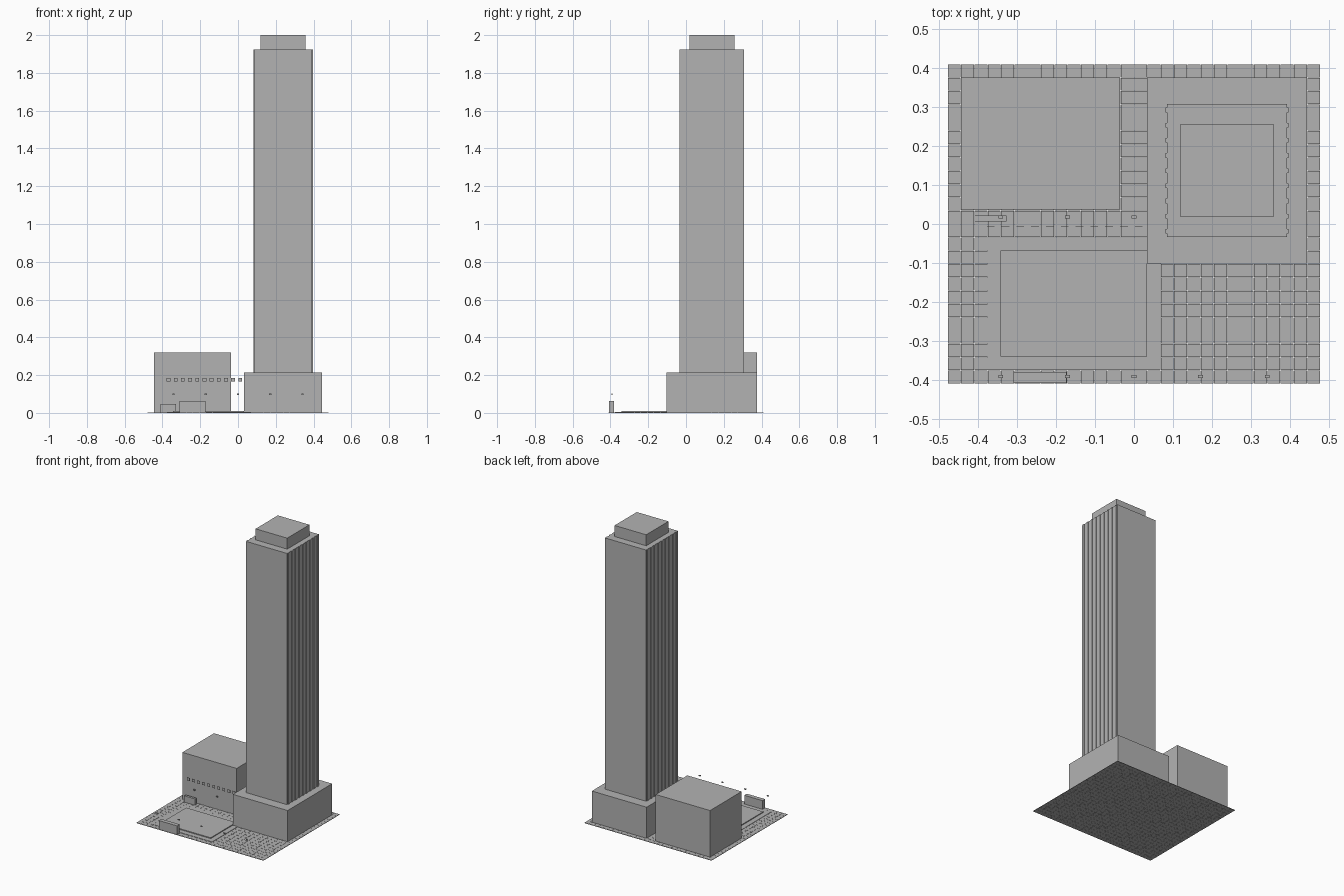
import bpy, bmesh
from mathutils import Matrix, Vector

cube = bpy.data.objects.get("Cube")
if cube:
    bpy.data.objects.remove(cube, do_unlink=True)

grey = bpy.data.materials.new("concrete_grey")
grey.use_nodes = True
tone = (0.45, 0.45, 0.45, 1)
grey.diffuse_color = tone
grey.node_tree.nodes["Principled BSDF"].inputs["Base Color"].default_value = tone


def add_box(bm, x, y, z):
    """Add a box spanning the given (low, high) ranges."""
    spans = (x, y, z)
    centre = Vector([(a + b) / 2 for a, b in spans])
    size = Vector([b - a for a, b in spans])
    bmesh.ops.create_cube(bm, size=1, matrix=Matrix.Translation(centre) @ Matrix.Diagonal(size).to_4x4())


def around(c, width):
    return (c - width / 2, c + width / 2)


def make(name, boxes):
    bm = bmesh.new()
    for b in boxes:
        add_box(bm, *b)
    mesh = bpy.data.meshes.new(name)
    bm.to_mesh(mesh)
    bm.free()
    mesh.materials.append(grey)
    obj = bpy.data.objects.new(name, mesh)
    bpy.context.collection.objects.link(obj)
    return obj


# Paved ground of separate square tiles
COLS, ROWS, PITCH, GAP = 28, 24, 0.0342, 0.001
make("paving_tiles", [
    (around((i - (COLS - 1) / 2) * PITCH, PITCH - GAP),
     around((j - (ROWS - 1) / 2) * PITCH, PITCH - GAP),
     (0, 0.003))
    for i in range(COLS) for j in range(ROWS)])

# Plaza with a raised inner platform
make("plaza_base", [((-0.377, 0.068), (-0.375, -0.035), (0.001, 0.005))])
make("plaza_platform", [((-0.343, 0.033), (-0.341, -0.068), (0.003, 0.011))])

# Tower: podium, shaft, crown
make("tower_podium", [((0.033, 0.445), (-0.102, 0.377), (0.001, 0.215))])
make("tower_shaft", [((0.085, 0.393), (-0.034, 0.308), (0.215, 1.925))])
make("tower_crown", [((0.12, 0.358), (0.018, 0.257), (1.925, 2.0))])

# Vertical fins on both sides of the shaft
make("tower_fins", [
    (around(side, 0.008), around(0.137 + (k - 4) * 0.039, 0.012), (0.215, 1.925))
    for side in (0.085, 0.393) for k in range(9)])

# Low annex and its row of square panels
make("annex_building", [((-0.445, -0.036), (0.037, 0.377), (0.001, 0.32))])
make("panel_row", [
    (around(-0.368 + k * 0.038, 0.02), around(-0.007, 0.002), (0.165, 0.185))
    for k in range(11)])

# Freestanding sign walls
make("front_sign_wall", [((-0.31, -0.173), (-0.408, -0.38), (0.001, 0.062))])
make("annex_sign_wall", [((-0.41, -0.327), (0.006, 0.022), (0.001, 0.046))])

# Small lamp heads along the street and the annex
LAMP_PITCH = 0.171
spots = [(k * LAMP_PITCH, -0.392) for k in range(-2, 3)]
spots += [(k * LAMP_PITCH, 0.018) for k in range(-2, 1)]
make("lamp_heads", [
    (around(x, 0.012), around(y, 0.007), (0.096, 0.102)) for x, y in spots])
